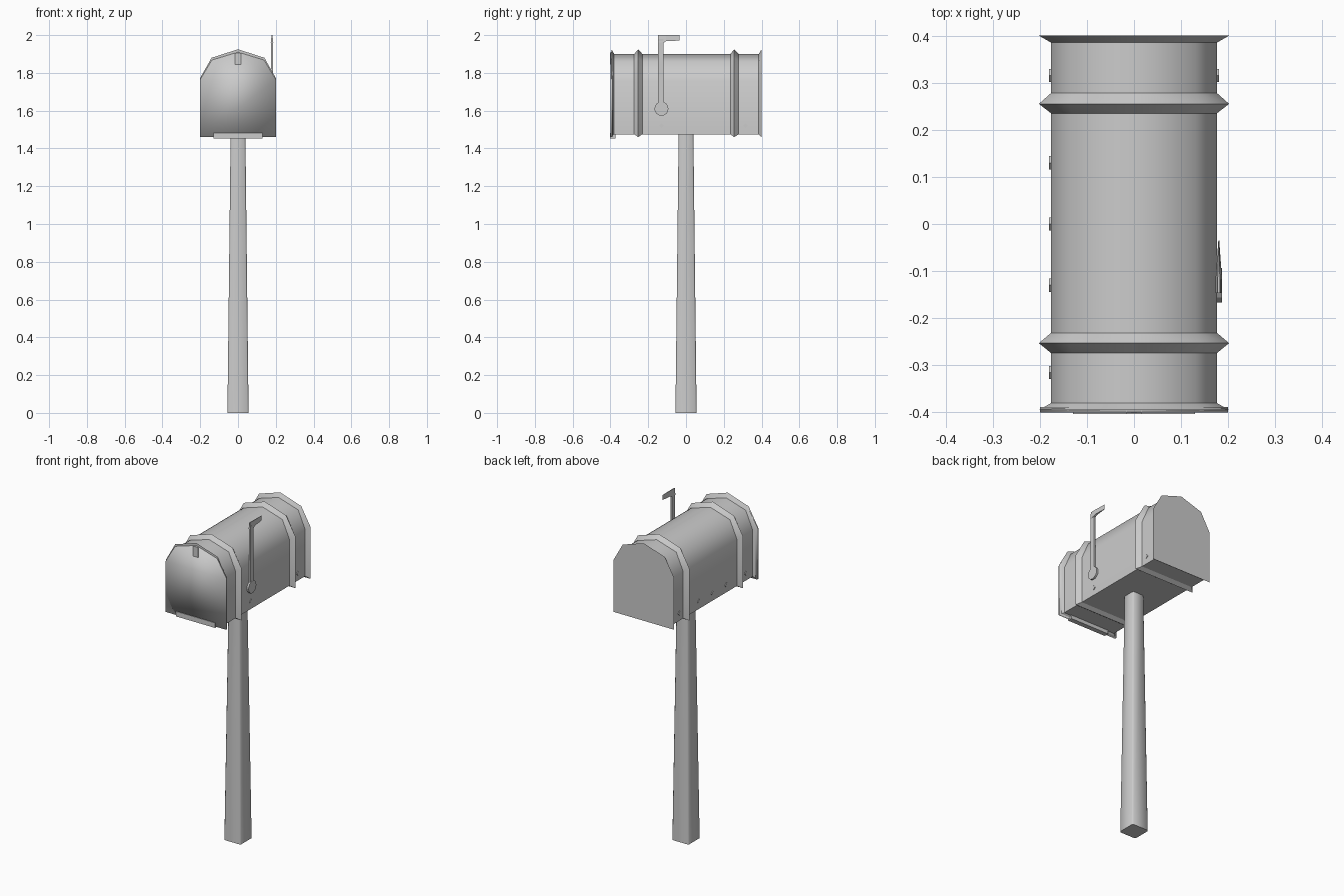
import bpy, bmesh, math

if "Cube" in bpy.data.objects:
    bpy.data.objects.remove(bpy.data.objects["Cube"])

GREY = (0.6, 0.6, 0.6, 1.0)
metal = bpy.data.materials.new("light_grey")
metal.use_nodes = True
metal.diffuse_color = GREY
metal.node_tree.nodes["Principled BSDF"].inputs["Base Color"].default_value = GREY


def finish(name, bm, smooth=False):
    bmesh.ops.recalc_face_normals(bm, faces=bm.faces[:])
    for f in bm.faces:
        f.smooth = smooth
    me = bpy.data.meshes.new(name)
    bm.to_mesh(me)
    bm.free()
    me.materials.append(metal)
    ob = bpy.data.objects.new(name, me)
    bpy.context.collection.objects.link(ob)
    return ob


def loft(sections):
    """Skin closed loops of points and cap both ends."""
    bm = bmesh.new()
    rings = [[bm.verts.new(p) for p in s] for s in sections]
    n = len(rings[0])
    for a, b in zip(rings, rings[1:]):
        for i in range(n):
            j = (i + 1) % n
            bm.faces.new((a[i], a[j], b[j], b[i]))
    bm.faces.new(rings[0])
    bm.faces.new(rings[-1])
    return bm


def box(name, lo, hi):
    x0, y0, z0 = lo
    x1, y1, z1 = hi
    return finish(name, loft([[(x0, y0, z), (x1, y0, z), (x1, y1, z), (x0, y1, z)]
                              for z in (z0, z1)]))


def arch(y, half):
    """Mirror half an arched outline into a full section at depth y."""
    return ([(x, y, z) for x, z in half] +
            [(-x, y, z) for x, z in reversed(half) if x > 0])


# Box shell: arched section swept back, widening at ribs and end rims
INNER = [(0.176, 1.475), (0.176, 1.755), (0.13, 1.86), (0, 1.9)]
OUTER = [(0.202, 1.46), (0.202, 1.77), (0.14, 1.88), (0, 1.925)]
STATIONS = [(-0.395, 1), (-0.38, 0), (-0.274, 0), (-0.253, 1), (-0.231, 0),
            (0.235, 0), (0.255, 1), (0.278, 0), (0.385, 0), (0.4, 1)]
bm = loft([arch(y, OUTER if wide else INNER) for y, wide in STATIONS])
for e in bm.edges:
    a, b = (v.co for v in e.verts)
    lengthwise = abs(a.y - b.y) > 0.001
    e.smooth = lengthwise and a.z > 1.6
finish("box_shell", bm, True)

# Door, softly shaded, with pull tab and hinge strip
DOOR = [(0.2, 1.46), (0.2, 1.765), (0.138, 1.868), (0, 1.91)]
finish("door", loft([arch(y, DOOR) for y in (-0.4, -0.388)]), True)
box("door_pull", (-0.017, -0.403, 1.845), (0.017, -0.39, 1.905))
box("door_hinge", (-0.13, -0.403, 1.453), (0.13, -0.374, 1.483))

# Post: tapered square with eased corners
def post_section(r, z):
    c = r - 0.007
    return [(r, -c, z), (r, c, z), (c, r, z), (-c, r, z),
            (-r, c, z), (-r, -c, z), (-c, -r, z), (c, -r, z)]


post = finish("post", loft([post_section(0.056, 0), post_section(0.039, 1.48)]), True)
bpy.context.view_layer.objects.active = post
post.select_set(True)
bpy.ops.object.shade_smooth_by_angle(angle=math.radians(60))
post.select_set(False)


def disc(name, x0, x1, y, z, r, sides):
    turn = [2 * math.pi * i / sides for i in range(sides)]
    return finish(name, loft([[(x, y + r * math.cos(t), z + r * math.sin(t))
                               for t in turn] for x in (x0, x1)]))


# Signal flag: pivot disc, arm, and a pennant thinning to its tip
disc("flag_pivot", 0.174, 0.187, -0.13, 1.61, 0.037, 16)
box("flag_arm", (0.175, -0.147, 1.64), (0.186, -0.118, 1.98))
finish("flag_pennant", loft([
    [(0.18 - w, y, low), (0.18 + w, y, low), (0.18 + w / 3, y, 2.0), (0.18 - w / 3, y, 2.0)]
    for y, w, low in ((-0.147, 0.007, 1.96), (-0.118, 0.007, 1.96),
                      (-0.105, 0.006, 1.968), (-0.035, 0.001, 1.971))]))

# Rivets along the lower sides
for side, places in ((1, (-0.13, 0.315)), (-1, (-0.315, -0.13, 0, 0.13, 0.315))):
    for y in places:
        disc("rivet", side * 0.174, side * 0.18, y, 1.52, 0.014, 4)
